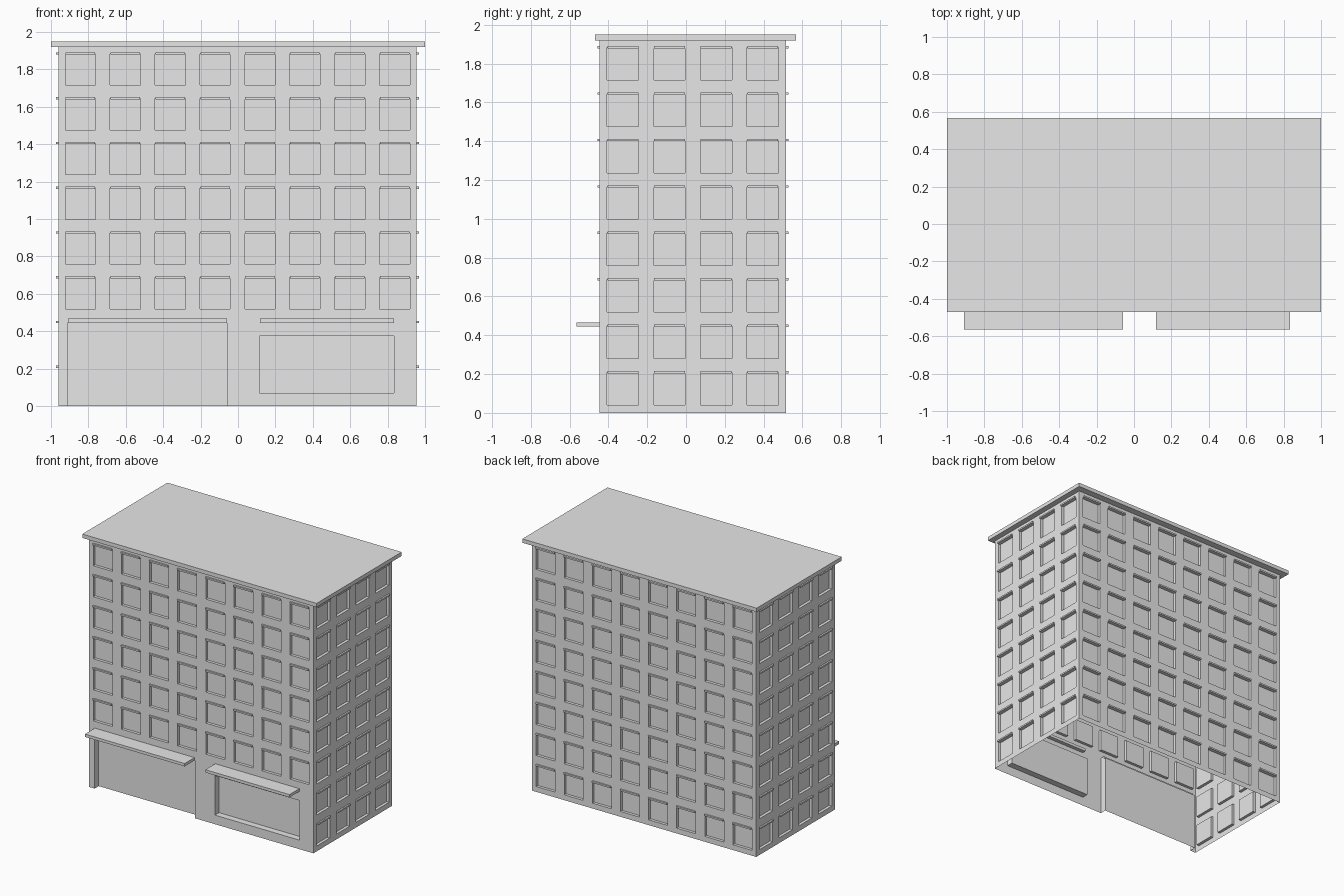
import bpy, bmesh, math
from mathutils import Matrix, Vector

if "Cube" in bpy.data.objects:
    bpy.data.objects.remove(bpy.data.objects["Cube"])

grey = bpy.data.materials.new("plain_grey")
grey.use_nodes = True
grey.diffuse_color = (0.8, 0.8, 0.8, 1)
grey.node_tree.nodes["Principled BSDF"].inputs["Base Color"].default_value = (0.8, 0.8, 0.8, 1)

CENTRE = Vector((-0.0025, 0.035, 0))
HALF_X, HALF_Y, TOP = 0.9575, 0.48, 1.92
PITCH, WIN = 0.24, 0.162
FLOOR, SILL, HEAD = 0.2393, 0.041, 0.167


def finish(bm, name):
    mesh = bpy.data.meshes.new(name)
    bm.to_mesh(mesh)
    bm.free()
    mesh.materials.append(grey)
    obj = bpy.data.objects.new(name, mesh)
    bpy.context.collection.objects.link(obj)
    return obj


def add_box(bm, low, high, matrix=Matrix()):
    low, high = Vector(low), Vector(high)
    size = Matrix.Diagonal((*(high - low), 1))
    bmesh.ops.create_cube(bm, size=1, matrix=matrix @ Matrix.Translation((low + high) / 2) @ size)


def box(name, low, high):
    bm = bmesh.new()
    add_box(bm, low, high)
    return finish(bm, name)


def windows(columns, first_floor):
    """Rectangles (left, right, bottom, top) of a regular window grid."""
    rects = []
    for floor in range(first_floor, 8):
        for col in range(columns):
            u = (col - (columns - 1) / 2) * PITCH
            z = SILL + floor * FLOOR
            rects.append((u - WIN / 2, u + WIN / 2, z, z + HEAD))
    return rects


def add_wall(bm, half, holes, matrix):
    """Flat wall facing -y, with each (rectangle, depth) pushed inward."""
    us = sorted({-half, half, *(round(v, 4) for r, d in holes for v in r[:2])})
    zs = sorted({0, TOP, *(round(v, 4) for r, d in holes for v in r[2:])})
    grid = [[bm.verts.new((u, 0, z)) for z in zs] for u in us]
    verts = [v for column in grid for v in column]
    faces = []
    for i in range(len(us) - 1):
        for j in range(len(zs) - 1):
            faces.append(bm.faces.new((grid[i][j], grid[i + 1][j], grid[i + 1][j + 1], grid[i][j + 1])))
    for (u0, u1, z0, z1), depth in holes:
        inside = []
        for f in faces:
            if f.is_valid:
                c = f.calc_center_median()
                if u0 < c.x < u1 and z0 < c.z < z1:
                    inside.append(f)
        geom = bmesh.ops.extrude_face_region(bm, geom=inside)["geom"]
        moved = [g for g in geom if isinstance(g, bmesh.types.BMVert)]
        bmesh.ops.translate(bm, verts=moved, vec=(0, depth, 0))
        bmesh.ops.delete(bm, geom=[f for f in inside if f.is_valid], context="FACES")
        verts += moved
    bmesh.ops.transform(bm, matrix=matrix, verts=[v for v in verts if v.is_valid])


# Walls and lintels, one side at a time: front, right (+x), back, left
walls, lintels = bmesh.new(), bmesh.new()
for side in range(4):
    wide = side % 2 == 0
    half, out = (HALF_X, HALF_Y) if wide else (HALF_Y, HALF_X)
    matrix = (Matrix.Translation(CENTRE) @ Matrix.Rotation(side * math.pi / 2, 4, "Z")
              @ Matrix.Translation((0, -out, 0)))
    rects = windows(8 if wide else 4, 2 if side == 0 else 0)
    holes = [(r, 0.022) for r in rects]
    if side == 0:
        holes += [((-0.91, -0.055, 0, 0.445), 0.05), ((0.117, 0.837, 0.07, 0.375), 0.05)]
    add_wall(walls, half, holes, matrix)
    for u0, u1, z0, z1 in rects:
        add_box(lintels, (u0 + 0.002, -0.012, z1 - 0.004), (u1 - 0.002, 0.01, z1 + 0.008), matrix)

# Leave the entrance recess open at ground level
floor_faces = [f for f in walls.faces if all(v.co.z < 0.001 for v in f.verts)]
bmesh.ops.delete(walls, geom=floor_faces, context="FACES")
bmesh.ops.remove_doubles(walls, verts=walls.verts, dist=0.0001)
finish(walls, "walls")
finish(lintels, "window_lintels")

# Roof slab and the two shopfront canopies
box("roof_slab", (-1, -0.47, TOP), (1, 0.567, 1.95))
box("entrance_canopy", (-0.91, -0.565, 0.445), (-0.06, -0.415, 0.467))
box("shop_window_canopy", (0.117, -0.565, 0.445), (0.835, -0.415, 0.467))
